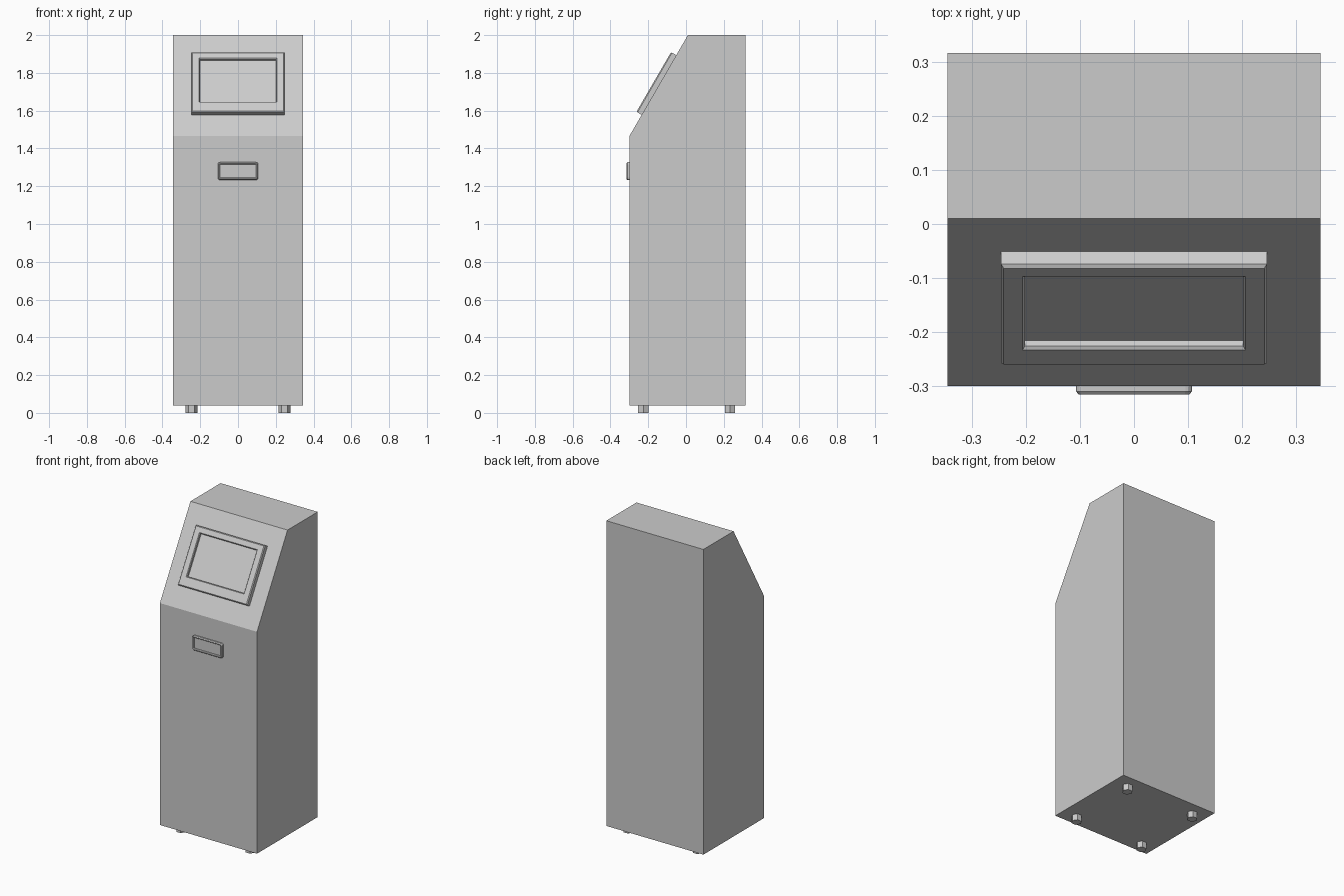
import bpy, bmesh, math
from mathutils import Matrix, Vector

if "Cube" in bpy.data.objects:
    bpy.data.objects.remove(bpy.data.objects["Cube"])


def finish(bm, name):
    bmesh.ops.recalc_face_normals(bm, faces=bm.faces)
    mesh = bpy.data.meshes.new(name)
    bm.to_mesh(mesh)
    bm.free()
    obj = bpy.data.objects.new(name, mesh)
    bpy.context.collection.objects.link(obj)
    return obj


def extrude_profile(name, profile, half_width):
    bm = bmesh.new()
    face = bm.faces.new([bm.verts.new((-half_width, y, z)) for y, z in profile])
    new = bmesh.ops.extrude_face_region(bm, geom=[face])["geom"]
    verts = [g for g in new if isinstance(g, bmesh.types.BMVert)]
    bmesh.ops.translate(bm, verts=verts, vec=(2 * half_width, 0, 0))
    return finish(bm, name)


def rect_loop(hw, low, high, corner, segments=3):
    """Rectangle outline; corner > 0 rounds it off with a few segments."""
    pts = []
    for sx, y, sy, start in ((1, high, 1, 0), (-1, high, 1, 90),
                             (-1, low, -1, 180), (1, low, -1, 270)):
        if corner == 0:
            pts.append((sx * hw, y))
            continue
        for i in range(segments + 1):
            a = math.radians(start + 90 * i / segments)
            pts.append((sx * (hw - corner) + corner * math.cos(a),
                        y - sy * corner + corner * math.sin(a)))
    return pts


def stepped_panel(name, steps, matrix):
    """Skin nested rectangles (half width, low, high, corner, depth)."""
    bm = bmesh.new()
    loops = [[bm.verts.new(matrix @ Vector((x, y, d)))
              for x, y in rect_loop(hw, low, high, corner)]
             for hw, low, high, corner, d in steps]
    n = len(loops[0])
    for a, b in zip(loops, loops[1:]):
        for i in range(n):
            j = (i + 1) % n
            bm.faces.new((a[i], a[j], b[j], b[i]))
    bm.faces.new(loops[0][::-1])
    bm.faces.new(loops[-1])
    return finish(bm, name)


# Cabinet with sloping upper front
extrude_profile("cabinet", [(-0.30, 0.04), (0.316, 0.04), (0.316, 2.0),
                            (0.01, 2.0), (-0.30, 1.465)], 0.345)

# Screen bezel lying on the slope: bevelled rim and recessed display
tilt = math.atan2(0.535, 0.31)
slope = Matrix.Translation((0, -0.30, 1.465)) @ Matrix.Rotation(tilt, 4, 'X')
stepped_panel("screen", [
    (0.246, 0.130, 0.496, 0, 0.0),
    (0.246, 0.130, 0.496, 0, 0.026),
    (0.241, 0.136, 0.490, 0, 0.032),
    (0.206, 0.189, 0.459, 0, 0.032),
    (0.202, 0.194, 0.454, 0, 0.027),
    (0.202, 0.194, 0.454, 0, 0.015)], slope)

# Ticket slot on the vertical front
front = Matrix.Translation((0, -0.30, 1.28)) @ Matrix.Rotation(math.pi / 2, 4, 'X')
stepped_panel("ticket_slot", [
    (0.107, -0.047, 0.047, 0.012, 0.0),
    (0.107, -0.047, 0.047, 0.012, 0.010),
    (0.102, -0.042, 0.042, 0.008, 0.0155),
    (0.099, -0.039, 0.039, 0.006, 0.0155),
    (0.095, -0.035, 0.035, 0.003, 0.011),
    (0.095, -0.035, 0.035, 0.003, 0.005)], front)

# Four six-sided feet
for side, x in (("left", -0.246), ("right", 0.246)):
    for end, y in (("front", -0.226), ("back", 0.233)):
        bpy.ops.mesh.primitive_cylinder_add(
            vertices=6, radius=0.031, depth=0.045, location=(x, y, 0.0225),
            rotation=(0, 0, math.pi / 6))
        bpy.context.object.name = f"{end}_{side}_foot"
